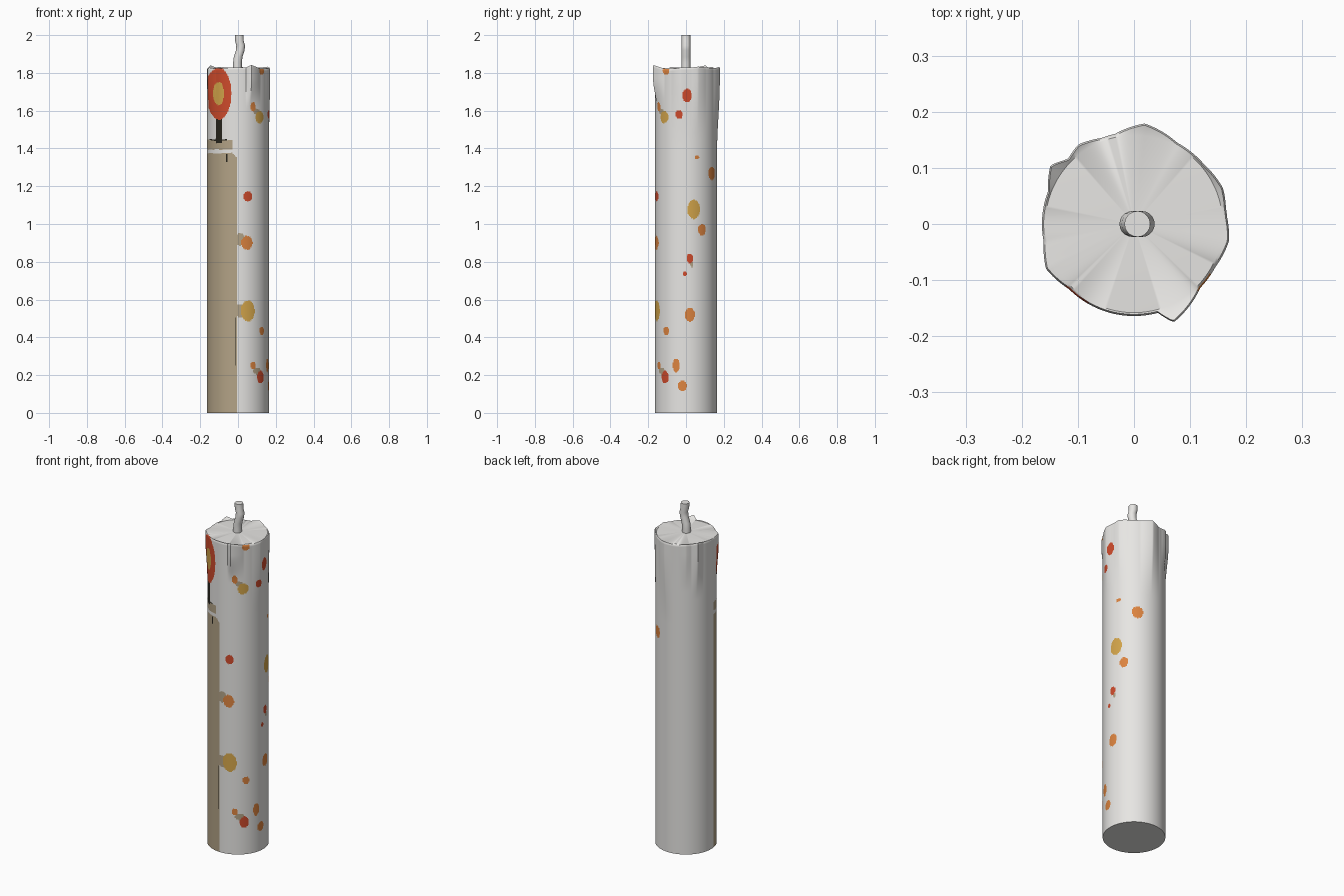
import bpy, bmesh, math
from math import sin, cos, pi, radians, degrees

if "Cube" in bpy.data.objects:
    bpy.data.objects.remove(bpy.data.objects["Cube"])

R, TOP = 0.164, 1.825
SEG, ROWS = 240, 300


def material(name, rgb):
    m = bpy.data.materials.new(name)
    m.diffuse_color = (*rgb, 1)
    m.use_nodes = True
    m.node_tree.nodes["Principled BSDF"].inputs["Base Color"].default_value = m.diffuse_color
    return m


MATS = [material("wax_white", (0.80, 0.79, 0.77)),
        material("tan", (0.45, 0.365, 0.24)),
        material("red", (0.62, 0.07, 0.025)),
        material("orange", (0.72, 0.23, 0.05)),
        material("yellow", (0.66, 0.38, 0.07)),
        material("black", (0.02, 0.018, 0.012))]
WHITE, TAN, RED, ORANGE, YELLOW, BLACK = range(6)

# melted wax bulges: angle, falloff to lower angle, falloff to higher angle, height, lowest z
BULGES = [(-68, 7, 24, 0.025, 1.60), (-10, 18, 20, 0.008, 1.40),
          (22, 18, 18, 0.007, 1.45), (84, 22, 18, 0.016, 1.35),
          (125, 14, 12, 0.009, 1.55), (145, 10, 14, 0.018, 1.50),
          (207, 16, 18, 0.012, 1.55)]

# painted spots: angle, z, half arc, half height, colour
SPOTS = [(-71, 1.146, .025, .027, RED), (-73, .90, .031, .037, ORANGE),
         (-71, .54, .039, .055, YELLOW), (-40, .435, .02, .022, ORANGE),
         (-61, .25, .016, .02, ORANGE), (-43, .19, .026, .033, RED),
         (-40, 1.81, .022, .02, ORANGE), (-61, 1.62, .016, .025, ORANGE),
         (-45, 1.565, .03, .032, YELLOW), (2, 1.68, .024, .036, RED),
         (-13, 1.58, .02, .024, RED), (20.6, 1.353, .013, .012, ORANGE),
         (56.7, 1.268, .03, .036, ORANGE), (14.7, 1.077, .035, .05, YELLOW),
         (31, .97, .024, .03, ORANGE), (7.3, .817, .018, .025, RED),
         (-2, .737, .011, .012, RED), (7.3, .52, .027, .036, ORANGE),
         (-18.7, .25, .019, .037, ORANGE), (-7, .143, .024, .028, ORANGE),
         (-86, .92, .024, .034, TAN), (-85, .54, .03, .036, TAN),
         (-52, .222, .026, .018, TAN), (-53, 1.595, .02, .016, TAN),
         (11, .785, .009, .015, TAN)]


def wrap(a):
    return (a + 180) % 360 - 180


def bulge(a, z):
    total = 0
    for a0, low, high, h, zb in BULGES:
        d = wrap(a - a0)
        w = 1 - abs(d) / (low if d < 0 else high)
        t = min(max((z - zb) / (1.77 - zb), 0), 1)
        if w > 0:
            total += h * w * t * t * (3 - 2 * t)
    return total


def colour(a, z):
    for a0, z0, ra, rz, c in SPOTS:
        u = radians(wrap(a - a0)) * R / ra
        if u * u + ((z - z0) / rz) ** 2 < 1:
            return c
    x, y = R * cos(radians(a)), R * sin(radians(a))
    if y > 0.03:
        return WHITE
    # painted flame, seen from the front
    if x < 0.02 and z > 1.5:
        if ((x + .102) / .028) ** 2 + ((z - 1.69) / .062) ** 2 < 1:
            return YELLOW
        if ((x + .1) / .064) ** 2 + ((z - 1.69) / .138) ** 2 < 1 and wrap(a - 200) > 0:
            return RED
    # painted wick and strokes
    if -.116 < x < -.086 and 1.43 < z < 1.56:
        return BLACK
    if -.15 < x < -.06 and 1.442 < z < 1.449:
        return BLACK
    if -.062 < x < -.055 and 1.33 < z < 1.37 or -.017 < x < -.011 and .25 < z < .505:
        return BLACK
    # painted candle body
    if wrap(a - 189) > 0 and x < -.004:
        if z < 1.375 - max(0, x + .03) or (1.395 < z < 1.445 and x < -.028):
            return TAN
    return WHITE


def finish(bm, name, angle=35):
    bmesh.ops.recalc_face_normals(bm, faces=bm.faces)
    me = bpy.data.meshes.new(name)
    bm.to_mesh(me)
    bm.free()
    ob = bpy.data.objects.new(name, me)
    bpy.context.collection.objects.link(ob)
    for m in MATS:
        me.materials.append(m)
    bpy.ops.object.select_all(action='DESELECT')
    ob.select_set(True)
    bpy.context.view_layer.objects.active = ob
    bpy.ops.object.shade_smooth_by_angle(angle=radians(angle))
    return ob


def loft(bm, rings):
    """Bridge rings of points and close both ends."""
    vs = [[bm.verts.new(p) for p in ring] for ring in rings]
    n = len(vs[0])
    for r0, r1 in zip(vs, vs[1:]):
        for i in range(n):
            j = (i + 1) % n
            bm.faces.new((r0[i], r0[j], r1[j], r1[i]))
    bm.faces.new(vs[0])
    return vs[-1]


# candle body with drips and painted front
bm = bmesh.new()
angles = [360 * i / SEG for i in range(SEG)]
rings = []
for k in range(ROWS + 1):
    t = k / ROWS
    ring = []
    for a in angles:
        z = t * (TOP + 0.6 * bulge(a, TOP) + .004 * sin(radians(3 * a)))
        r = R + bulge(a, z) - (0.003 if k == ROWS else 0)
        ring.append((r * cos(radians(a)), r * sin(radians(a)), z))
    rings.append(ring)
last = loft(bm, rings)
for f in bm.faces:
    if len(f.verts) == 4:
        c = f.calc_center_median()
        f.material_index = colour(degrees(math.atan2(c.y, c.x)), c.z)
# slightly domed top inside the rim
inner = [bm.verts.new((.158 * cos(radians(a)), .158 * sin(radians(a)), TOP)) for a in angles]
tip = bm.verts.new((0, 0, TOP + .005))
for i in range(SEG):
    j = (i + 1) % SEG
    bm.faces.new((last[i], last[j], inner[j], inner[i]))
    bm.faces.new((inner[i], inner[j], tip))
finish(bm, "candle_body")

# bent wick
bm = bmesh.new()
path = [(-.003, 1.80), (-.003, 1.855), (.001, 1.885), (.012, 1.92), (.014, 1.945), (.007, 1.97), (.006, 2.0)]
end = loft(bm, [[(x + .023 * cos(2 * pi * i / 20), .023 * sin(2 * pi * i / 20), z)
                 for i in range(20)] for x, z in path])
bm.faces.new(end)
finish(bm, "wick", 50)
